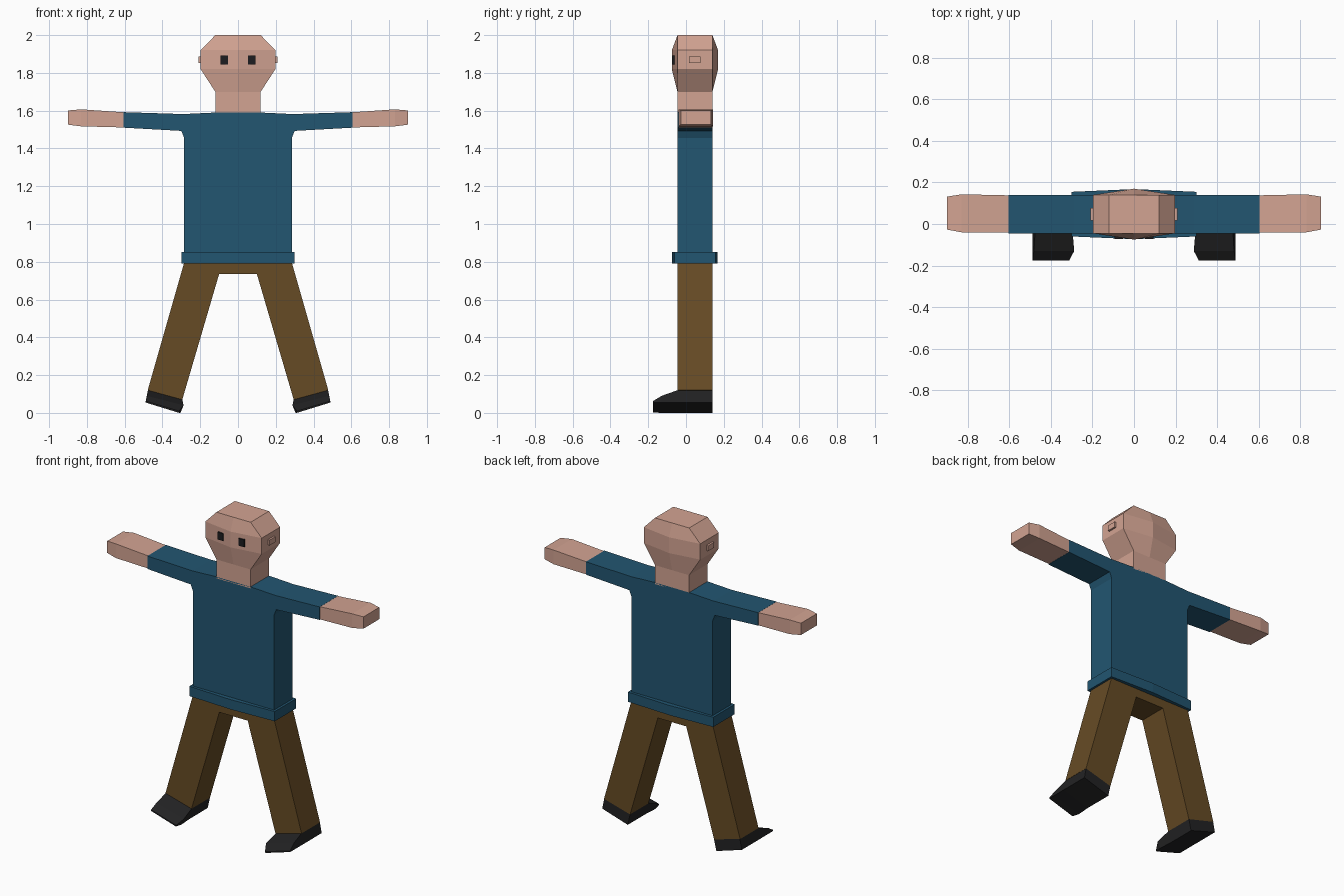
import bpy, bmesh

if "Cube" in bpy.data.objects:
    bpy.data.objects.remove(bpy.data.objects["Cube"])


def material(name, rgb):
    m = bpy.data.materials.new(name)
    m.diffuse_color = (*rgb, 1)
    m.use_nodes = True
    m.node_tree.nodes["Principled BSDF"].inputs["Base Color"].default_value = m.diffuse_color
    return m


SKIN = material("skin", (0.65, 0.37, 0.29))
SHIRT = material("blue shirt", (0.016, 0.092, 0.165))
TROUSERS = material("brown trousers", (0.133, 0.07, 0.018))
BLACK = material("black shoes", (0.016, 0.016, 0.017))
EYE = material("dark eyes", (0.012, 0.012, 0.014))

BACK, FRONT = 0.14, -0.045


def loft(name, rings, mat):
    """Join equal-sized point rings into a closed solid."""
    bm = bmesh.new()
    rows = [[bm.verts.new(p) for p in ring] for ring in rings]
    n = len(rows[0])
    for a, b in zip(rows, rows[1:]):
        for i in range(n):
            j = (i + 1) % n
            bm.faces.new((a[i], a[j], b[j], b[i]))
    bm.faces.new(rows[0])
    bm.faces.new(rows[-1])
    bmesh.ops.recalc_face_normals(bm, faces=bm.faces)
    me = bpy.data.meshes.new(name)
    bm.to_mesh(me)
    bm.free()
    me.materials.append(mat)
    ob = bpy.data.objects.new(name, me)
    bpy.context.collection.objects.link(ob)
    return ob


def prism(name, half, mat):
    """Mirror a right-hand (x, z) outline and extrude it front to back."""
    outline = half + [(-x, z) for x, z in reversed(half)]
    loft(name, [[(x, y, z) for x, z in outline] for y in (FRONT, BACK)], mat)


def box(name, x0, x1, y0, y1, z0, z1, mat):
    loft(name, [[(x0, y0, z), (x1, y0, z), (x1, y1, z), (x0, y1, z)]
                for z in (z0, z1)], mat)


def six_ring(w, front, back, bulge, z):
    """Six-sided ring, ridged along the front and back centre."""
    return [(-w, front, z), (0, front - bulge, z), (w, front, z),
            (w, back, z), (0, back + bulge, z), (-w, back, z)]


# Shirt with sleeves
prism("shirt", [(0.12, 1.59), (0.29, 1.582), (0.605, 1.592), (0.605, 1.51),
                (0.30, 1.493), (0.285, 1.455), (0.285, 0.80)], SHIRT)

# Shirt hem
loft("shirt_hem", [six_ring(0.30, -0.06, 0.155, 0.013, z)
                   for z in (0.79, 0.852)], SHIRT)

# Trousers
prism("trousers", [(0.285, 0.795), (0.478, 0.12), (0.295, 0.07),
                   (0.10, 0.735)], TROUSERS)

# Neck and head
loft("head", [six_ring(w, FRONT, BACK, b, z) for w, b, z in
              ((0.12, 0, 1.58), (0.12, 0, 1.70), (0.198, 0.03, 1.82),
               (0.198, 0.03, 1.92), (0.12, 0, 2.0))], SKIN)

for side, s in (("right", 1), ("left", -1)):
    # Hand: (x, front, back, bottom, top) sections
    hand = [(0.60, -0.04, 0.138, 1.511, 1.591),
            (0.83, -0.04, 0.143, 1.517, 1.607),
            (0.90, -0.027, 0.132, 1.526, 1.601)]
    loft(side + "_hand", [[(s * x, f, b), (s * x, k, b), (s * x, k, t), (s * x, f, t)]
                          for x, f, k, b, t in hand], SKIN)

    # Shoe: (y, outer top, inner top, inner bottom) sections
    shoe = [(BACK, (0.477, 0.12), (0.295, 0.07), (0.311, 0.0)),
            (FRONT, (0.477, 0.12), (0.295, 0.07), (0.311, 0.0)),
            (-0.13, (0.482, 0.09), (0.288, 0.04), (0.305, 0.0)),
            (-0.175, (0.488, 0.062), (0.312, 0.01), (0.315, 0.002))]
    loft(side + "_shoe", [[(s * x, y, z) for x, z in (ot, it, ib, (0.49, 0.055))]
                          for y, ot, it, ib in shoe], BLACK)

    # Eye and ear
    box(side + "_eye", s * 0.054, s * 0.093, -0.073, -0.055, 1.845, 1.891, EYE)
    box(side + "_ear", s * 0.19, s * 0.21, 0.017, 0.077, 1.853, 1.887, SKIN)
